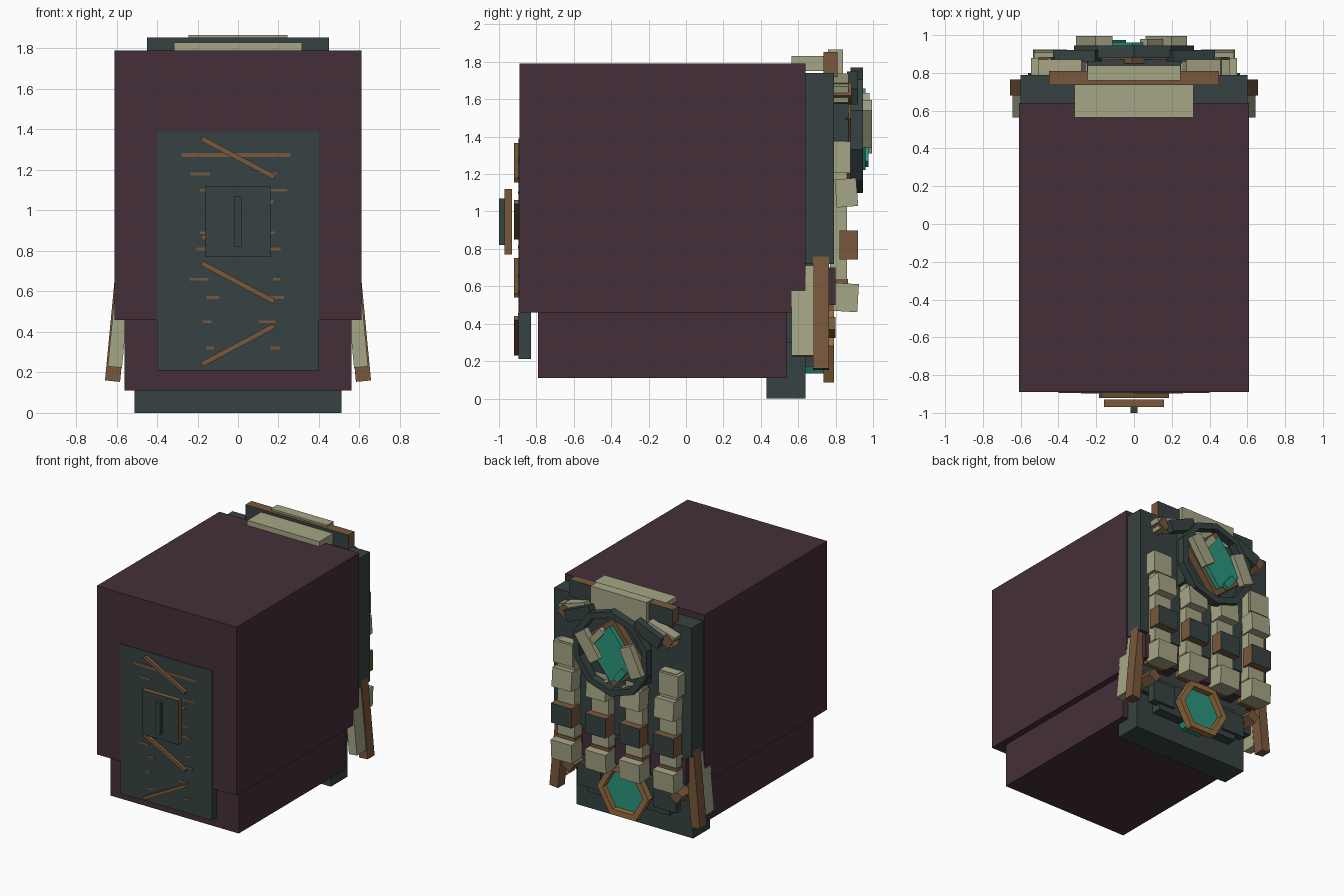
import bpy, bmesh, math, random
from mathutils import Vector

cube = bpy.data.objects.get("Cube")
if cube:
    bpy.data.objects.remove(cube, do_unlink=True)


def material(name, rgb):
    m = bpy.data.materials.new(name)
    m.use_nodes = True
    m.diffuse_color = (*rgb, 1)
    m.node_tree.nodes["Principled BSDF"].inputs["Base Color"].default_value = (*rgb, 1)
    return m


PLUM = material("dark plum", (.058, .028, .040))
SLATE = material("dark slate", (.037, .055, .054))
WOOD = material("brown wood", (.19, .098, .045))
BONE = material("pale bone", (.38, .38, .24))
JADE = material("jade green", (.023, .305, .205))
GOLD = material("dull gold", (.30, .156, .05))


def finish(name, bm, mats):
    bmesh.ops.recalc_face_normals(bm, faces=bm.faces)
    me = bpy.data.meshes.new(name)
    bm.to_mesh(me)
    bm.free()
    for m in mats:
        me.materials.append(m)
    ob = bpy.data.objects.new(name, me)
    bpy.context.collection.objects.link(ob)
    return ob


def box(name, x, y, z, mat, tilt=0, lean=0, face=None):
    """Box from (min, max) ranges; tilt turns it in the front plane, face recolours front and back."""
    lo, hi = Vector((x[0], y[0], z[0])), Vector((x[1], y[1], z[1]))
    bm = bmesh.new()
    bmesh.ops.create_cube(bm, size=1)
    bmesh.ops.scale(bm, vec=hi - lo, verts=bm.verts)
    if face:
        bm.normal_update()
        for f in bm.faces:
            f.material_index = int(abs(f.normal.y) > .9)
    ob = finish(name, bm, [mat, face] if face else [mat])
    ob.location = (lo + hi) / 2
    ob.rotation_euler = (lean, -tilt, 0)
    return ob


def block(name, cx, cz, w, h, y, mat, tilt=0, lean=0, face=None):
    """Box by its centre and size in the front plane."""
    return box(name, (cx - w / 2, cx + w / 2), y, (cz - h / 2, cz + h / 2), mat, tilt, lean, face)


def ring(name, cz, outer, inner, y, sides, mat, turn=0):
    bm = bmesh.new()
    loops = []
    for r, d in ((outer, y[0]), (outer, y[1]), (inner, y[1]), (inner, y[0])):
        loops.append([bm.verts.new((r * math.cos(turn + math.tau * i / sides), d,
                                    cz + r * math.sin(turn + math.tau * i / sides)))
                      for i in range(sides)])
    for k in range(4):
        a, b = loops[k], loops[(k + 1) % 4]
        for i in range(sides):
            j = (i + 1) % sides
            bm.faces.new((a[i], a[j], b[j], b[i]))
    return finish(name, bm, [mat])


def plate(name, cz, radius, y, sides, mat):
    """Solid polygon facing backward."""
    bm = bmesh.new()
    f = bm.faces.new([bm.verts.new((radius * math.cos(math.tau * i / sides), y[0],
                                    cz + radius * math.sin(math.tau * i / sides)))
                      for i in range(sides)])
    out = bmesh.ops.extrude_face_region(bm, geom=[f])["geom"]
    bmesh.ops.translate(bm, vec=(0, y[1] - y[0], 0),
                        verts=[v for v in out if isinstance(v, bmesh.types.BMVert)])
    return finish(name, bm, [mat])


# Main body
box("main_body", (-.61, .61), (-.89, .64), (.46, 1.79), PLUM)
box("lower_body", (-.56, .56), (-.79, .54), (.11, .46), PLUM)

# Front panel with crossed planks, lock plate and handle
box("front_panel", (-.4, .4), (-.895, -.83), (.21, 1.39), SLATE)
for i, (cz, s) in enumerate(((1.26, -1), (.955, 1), (.645, -1), (.335, 1))):
    block(f"front_plank_{i}", 0, cz, .405, .025, (-.92, -.89), WOOD, tilt=s * math.radians(28))
block("front_crossbar", -.01, 1.273, .54, .02, (-.898, -.88), WOOD)
box("lock_plate", (-.16, .16), (-.97, -.93), (.77, 1.12), WOOD, face=SLATE)
box("handle", (-.018, .018), (-1, -.97), (.82, 1.07), SLATE)

# Thin wooden slivers scattered on the front panel
random.seed(4)
for s in (-1, 1):
    for i, z in enumerate((.32, .45, .57, .66, .81, .89, 1.04, 1.1, 1.18)):
        block(f"sliver_{s}_{i}", s * random.uniform(.12, .2), z, random.uniform(.03, .11), .014,
              (-.898, -.89), WOOD)

# Back plates and base
box("back_plate", (-.6, .6), (.62, .79), (.72, 1.74), SLATE)
box("lower_back_plate", (-.54, .54), (.53, .68), (.3, .75), SLATE)
box("base_block", (-.51, .51), (.43, .64), (0, .31), SLATE)
box("base_panel", (-.36, .36), (.62, .72), (.17, .42), SLATE)

# Top bar and caps
box("top_bar", (-.45, .45), (.735, .81), (1.72, 1.853), WOOD, face=SLATE)
box("front_cap", (-.315, .315), (.565, .74), (1.75, 1.83), BONE)
box("back_cap", (-.245, .245), (.76, .84), (1.62, 1.867), BONE)

# Large medallion
block("medallion_backing", 0, 1.44, .5, .44, (.79, .87), SLATE)
ring("medallion_ring", 1.435, .335, .285, (.88, .945), 10, SLATE, turn=math.radians(18))
turn = math.radians(51)
block("gem_frame", -.01, 1.44, .42, .34, (.85, .925), WOOD, tilt=turn)
block("upper_gem", -.01, 1.44, .34, .27, (.9, .96), JADE, tilt=turn)
block("gem_claw_left", .17, 1.47, .1, .24, (.94, .995), BONE, tilt=math.radians(-35))
block("gem_claw_right", -.21, 1.44, .1, .24, (.94, .995), BONE, tilt=math.radians(-25))
block("gem_prong_upper", .1, 1.56, .05, .15, (.94, .98), BONE, tilt=math.radians(40))
block("gem_prong_lower", -.1, 1.3, .05, .12, (.94, .975), JADE, tilt=math.radians(40))

# Lower medallion
plate("lower_gem", .28, .17, (.63, .75), 6, JADE)
ring("lower_gem_frame", .28, .225, .175, (.735, .79), 6, GOLD)

for side, s in (("left", 1), ("right", -1)):
    # Splayed side boards
    box(f"side_plank_{side}", sorted((s * .545, s * .62)), (.68, .765), (.155, .94), WOOD, tilt=s * .095)
    box(f"side_board_{side}", sorted((s * .55, s * .62)), (.565, .68), (.225, .71), BONE, tilt=s * .095)

    # Stepped columns of blocks
    for where, cx, top in (("outer", s * .445, 1.38), ("inner", s * .148, 1.25)):
        tag = f"{where}_{side}"
        box(f"column_{tag}", (cx - .075, cx + .075), (.77, .86), (.6, top), BONE)
        box(f"column_foot_{tag}", (cx - .08, cx + .08), (.74, .865), (.47, .64), WOOD)
        block(f"column_high_block_{tag}", cx, 1.1, .17, .15, (.8, .915), BONE, lean=.08)
        block(f"column_dark_block_{tag}", cx, .82, .18, .155, (.82, .92), WOOD, face=SLATE)
        block(f"column_low_block_{tag}", cx, .54, .18, .15, (.79, .92), BONE, lean=-.06)
    block(f"column_cap_{side}", s * .46, 1.29, .17, .17, (.79, .88), BONE)
    block(f"column_gap_{side}", s * .3, .6, .1, .2, (.66, .8), PLUM)

    # Corner fittings
    block(f"corner_bar_{side}", s * .3, 1.66, .24, .09, (.86, .92), SLATE, tilt=s * -.4)
    block(f"corner_bracket_{side}", s * .38, 1.66, .24, .09, (.79, .87), BONE, tilt=s * -.3)
    block(f"corner_peg_{side}", s * .45, 1.63, .08, .08, (.79, .885), WOOD, tilt=.6)
    block(f"low_peg_{side}", s * .47, .38, .08, .08, (.66, .8), WOOD, tilt=.6)
    block(f"low_block_{side}", s * .53, .6, .06, .2, (.66, .8), PLUM)
    block(f"low_panel_{side}", s * .33, .3, .2, .17, (.68, .74), SLATE)
block("column_gap_middle", 0, .6, .12, .2, (.66, .8), PLUM)
